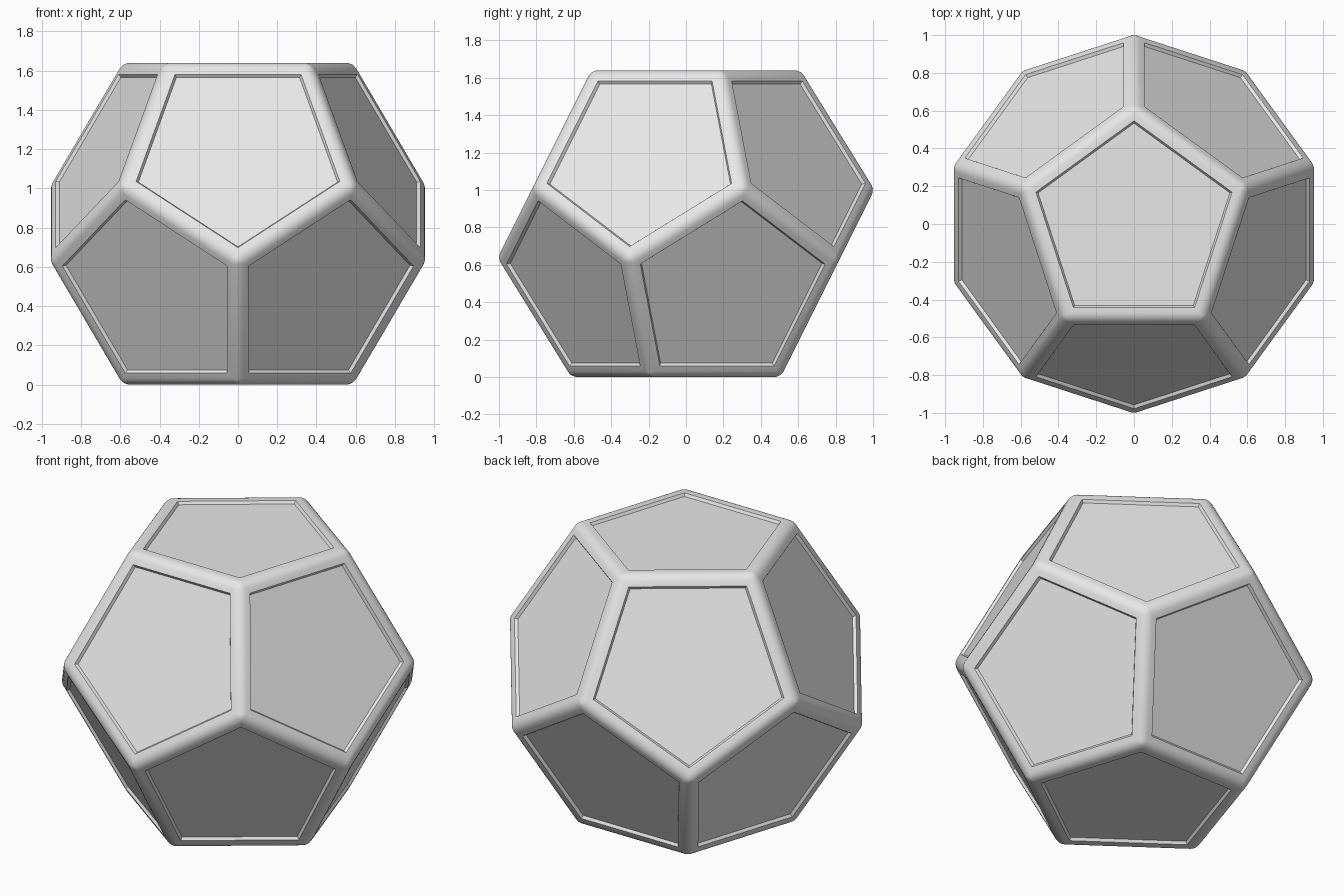
import bpy, bmesh
from math import sin, cos, radians

cube = bpy.data.objects.get("Cube")
if cube:
    bpy.data.objects.remove(cube, do_unlink=True)

INRADIUS = 0.82       # centre to flat face
ROUND = 0.036         # bevel offset along each face
RIM = 0.065           # sharp edge to recess
PHI = (1 + 5 ** 0.5) / 2

# Plain grey material
grey = bpy.data.materials.new("light grey")
grey.use_nodes = True
colour = (0.8, 0.8, 0.8, 1)
grey.diffuse_color = colour
grey.node_tree.nodes["Principled BSDF"].inputs["Base Color"].default_value = colour

# Twelve-sided body: four rings of five corners
bm = bmesh.new()
ring = INRADIUS * 2 / PHI ** 2
mid_height = INRADIUS / PHI ** 3
for side in (1, -1):
    for radius, height in ((ring, INRADIUS), (ring * PHI, mid_height)):
        for k in range(5):
            angle = radians(90 * side + 72 * k)
            bm.verts.new((radius * cos(angle), radius * sin(angle),
                          side * height + INRADIUS))
bmesh.ops.convex_hull(bm, input=bm.verts[:])
bmesh.ops.dissolve_limit(bm, angle_limit=radians(2), verts=bm.verts[:], edges=bm.edges[:])
bmesh.ops.recalc_face_normals(bm, faces=bm.faces[:])

# Rounded struts
bmesh.ops.bevel(bm, geom=bm.edges[:], offset=ROUND, offset_type='OFFSET',
                segments=5, profile=0.5, affect='EDGES')

# Recessed pentagon panels: flat rim, then a sloping wall
panels = sorted(bm.faces, key=lambda f: f.calc_area())[-12:]
bmesh.ops.inset_individual(bm, faces=panels, thickness=RIM - ROUND, use_even_offset=True)
bmesh.ops.inset_individual(bm, faces=panels, thickness=0.01, depth=-0.016,
                           use_even_offset=True)

mesh = bpy.data.meshes.new("panelled_dodecahedron")
bm.to_mesh(mesh)
bm.free()
mesh.materials.append(grey)
body = bpy.data.objects.new("panelled_dodecahedron", mesh)
bpy.context.collection.objects.link(body)

# Smooth struts, crisp recess edges
bpy.ops.object.select_all(action='DESELECT')
body.select_set(True)
bpy.context.view_layer.objects.active = body
bpy.ops.object.shade_smooth_by_angle(angle=radians(30))
